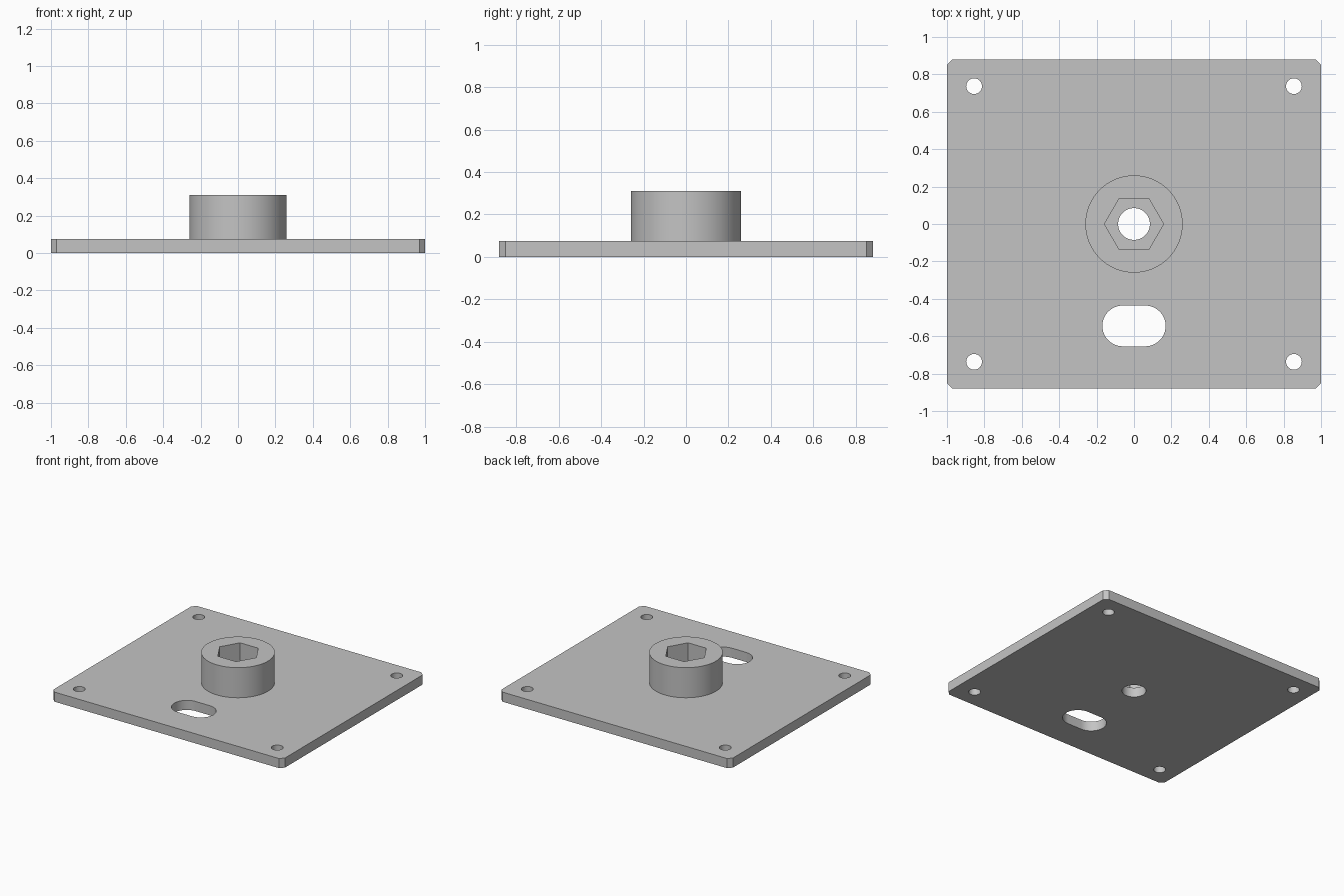
import bpy
import bmesh
from math import cos, sin, pi, radians

cube = bpy.data.objects.get("Cube")
if cube:
    bpy.data.objects.remove(cube, do_unlink=True)

HALF_X, HALF_Y, THICK, CHAMFER = 1.0, 0.88, 0.075, 0.03
HUB_R, HUB_TOP = 0.26, 0.31
HEX_R, BORE_R = 0.158, 0.085
HOLE_R, HOLE_X, HOLE_Y = 0.042, 0.855, 0.737
SLOT_R, SLOT_REACH, SLOT_Y = 0.109, 0.06, -0.545

grey = bpy.data.materials.new("plain grey")
grey.use_nodes = True
grey.diffuse_color = (0.55, 0.55, 0.55, 1)
grey.node_tree.nodes["Principled BSDF"].inputs["Base Color"].default_value = grey.diffuse_color


def circle(r, sides, x=0, y=0):
    return [(x + r * cos(2 * pi * i / sides), y + r * sin(2 * pi * i / sides))
            for i in range(sides)]


def prism(name, outline, bottom, top):
    """Extrude a counter-clockwise outline between two heights."""
    bm = bmesh.new()
    base = bm.faces.new([bm.verts.new((x, y, bottom)) for x, y in outline])
    grown = bmesh.ops.extrude_face_region(bm, geom=[base], use_keep_orig=True)
    for v in grown["geom"]:
        if isinstance(v, bmesh.types.BMVert):
            v.co.z = top
    bmesh.ops.recalc_face_normals(bm, faces=bm.faces)
    mesh = bpy.data.meshes.new(name)
    bm.to_mesh(mesh)
    bm.free()
    mesh.materials.append(grey)
    obj = bpy.data.objects.new(name, mesh)
    bpy.context.collection.objects.link(obj)
    return obj


def combine(body, tool, operation):
    mod = body.modifiers.new(operation, "BOOLEAN")
    mod.operation, mod.solver, mod.object = operation, "EXACT", tool
    bpy.context.view_layer.objects.active = body
    bpy.ops.object.modifier_apply(modifier=mod.name)
    bpy.data.objects.remove(tool, do_unlink=True)


# Plate with chamfered corners
corners = []
for sx, sy in ((1, 1), (-1, 1), (-1, -1), (1, -1)):
    pair = [(sx * HALF_X, sy * (HALF_Y - CHAMFER)),
            (sx * (HALF_X - CHAMFER), sy * HALF_Y)]
    corners += pair if sx * sy > 0 else pair[::-1]
plate = prism("mounting_plate", corners, 0, THICK)

# Round hub, sunk into the plate for a clean join
combine(plate, prism("hub", circle(HUB_R, 96), THICK / 2, HUB_TOP), "UNION")

# Hexagonal socket and bore
combine(plate, prism("socket_cutter", circle(HEX_R, 6), THICK, 1), "DIFFERENCE")
combine(plate, prism("bore_cutter", circle(BORE_R, 64), -1, 1), "DIFFERENCE")

# Corner screw holes
for sx in (-1, 1):
    for sy in (-1, 1):
        hole = circle(HOLE_R, 48, sx * HOLE_X, sy * HOLE_Y)
        combine(plate, prism("screw_hole_cutter", hole, -1, 1), "DIFFERENCE")

# Rounded slot near the front
slot = []
for side in (0, 1):
    for i in range(33):
        a = -pi / 2 + pi * side + pi * i / 32
        slot.append((SLOT_REACH * (1 - 2 * side) + SLOT_R * cos(a),
                     SLOT_Y + SLOT_R * sin(a)))
combine(plate, prism("slot_cutter", slot, -1, 1), "DIFFERENCE")

# Smooth round walls, keep crisp edges
bpy.ops.object.select_all(action="DESELECT")
plate.select_set(True)
bpy.context.view_layer.objects.active = plate
bpy.ops.object.shade_smooth_by_angle(angle=radians(30))
